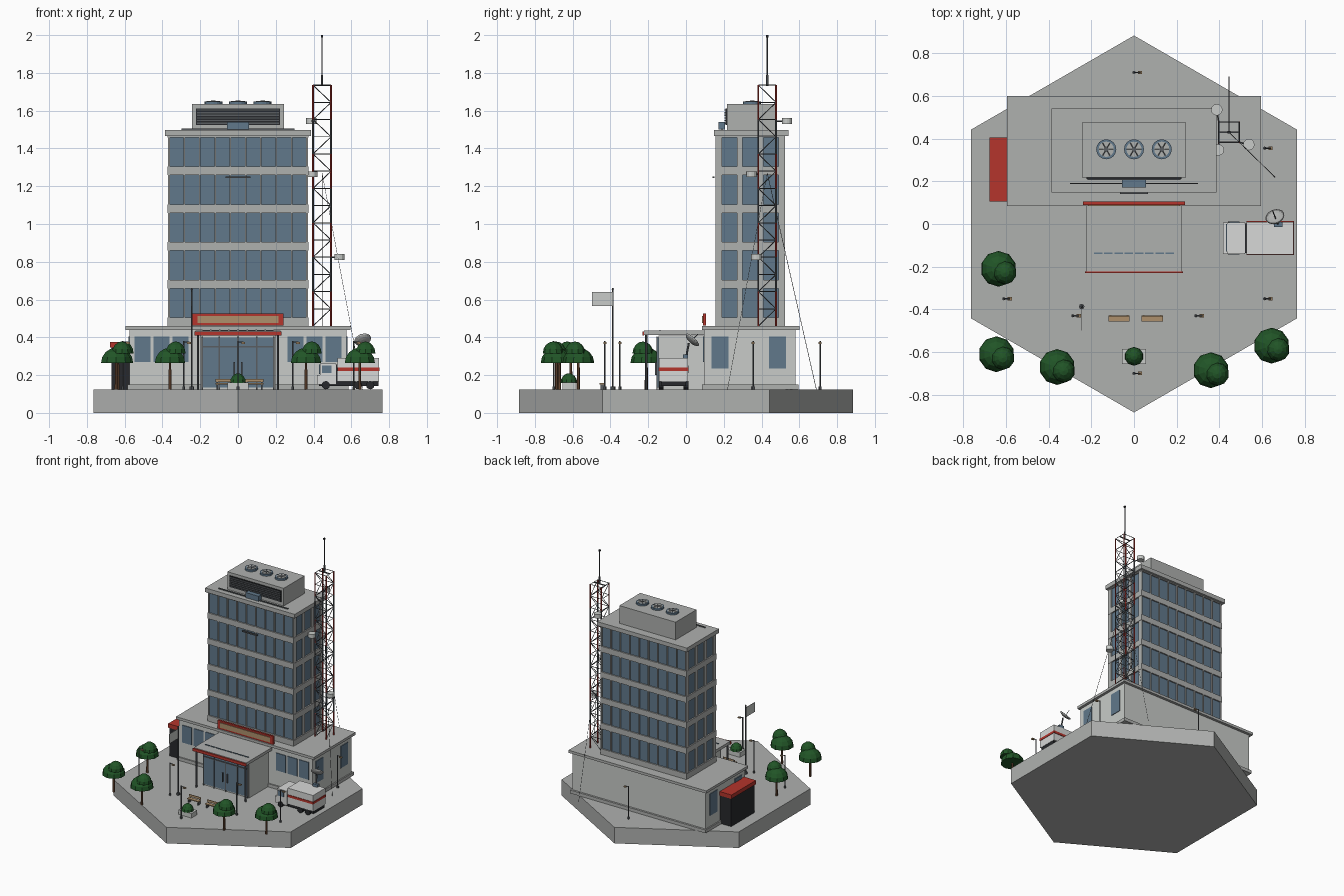
import bpy, bmesh, math
from mathutils import Matrix, Vector

if "Cube" in bpy.data.objects:
    bpy.data.objects.remove(bpy.data.objects["Cube"])


def colour(name, r, g, b):
    m = bpy.data.materials.new(name)
    m.diffuse_color = (r, g, b, 1)
    m.use_nodes = True
    m.node_tree.nodes["Principled BSDF"].inputs["Base Color"].default_value = m.diffuse_color
    return m


CONCRETE = colour("concrete", .43, .44, .43)
PANEL = colour("light_panel", .58, .60, .58)
GLASS = colour("blue_glass", .12, .19, .26)
DARK = colour("black_metal", .02, .022, .025)
STEEL = colour("steel", .10, .11, .12)
RED = colour("red_paint", .46, .035, .025)
GREEN = colour("leaf_green", .015, .09, .02)
BROWN = colour("bark_brown", .15, .07, .035)
TAN = colour("warm_tan", .42, .28, .15)
WHITE = colour("white_paint", .68, .69, .68)


class Part:
    """One named, single-colour object gathered from primitives."""
    def __init__(self, name, mat):
        self.name, self.mat, self.bm = name, mat, bmesh.new()

    def box(self, x0, x1, y0, y1, z0, z1):
        m = (Matrix.Translation(((x0 + x1) / 2, (y0 + y1) / 2, (z0 + z1) / 2))
             @ Matrix.Diagonal((x1 - x0, y1 - y0, z1 - z0, 1)))
        bmesh.ops.create_cube(self.bm, size=1, matrix=m)
        return self

    def rod(self, a, b, r, sides=6, r2=None):
        a, b = Vector(a), Vector(b)
        d = b - a
        m = Matrix.Translation((a + b) / 2) @ d.to_track_quat('Z', 'Y').to_matrix().to_4x4()
        bmesh.ops.create_cone(self.bm, cap_ends=True, segments=sides, radius1=r,
                              radius2=r if r2 is None else r2, depth=d.length, matrix=m)
        return self

    def dome(self, c, size, up=(0, 0, 1), sides=10, cap=True):
        vs = bmesh.ops.create_uvsphere(self.bm, u_segments=sides, v_segments=8, radius=1)["verts"]
        keep = [v for v in vs if v.co.z > -.001]
        bmesh.ops.delete(self.bm, geom=[v for v in vs if v.co.z <= -.001], context='VERTS')
        if cap:
            bmesh.ops.contextual_create(self.bm, geom=[v for v in keep if v.co.z < .001])
        m = (Matrix.Translation(c) @ Vector(up).to_track_quat('Z', 'Y').to_matrix().to_4x4()
             @ Matrix.Diagonal((*size, 1)))
        bmesh.ops.transform(self.bm, matrix=m, verts=keep)
        return self

    def done(self):
        bmesh.ops.recalc_face_normals(self.bm, faces=self.bm.faces)
        me = bpy.data.meshes.new(self.name)
        self.bm.to_mesh(me)
        self.bm.free()
        me.materials.append(self.mat)
        ob = bpy.data.objects.new(self.name, me)
        bpy.context.collection.objects.link(ob)
        return ob


G = .125  # ground level on top of the base

# hexagonal base
base = Part("hexagon_base", CONCRETE)
bmesh.ops.create_cone(base.bm, cap_ends=True, segments=6, radius1=.883, radius2=.883, depth=G,
                      matrix=Matrix.Translation((0, 0, G / 2)))
if max(v.co.x for v in base.bm.verts) > .8:
    bmesh.ops.rotate(base.bm, verts=base.bm.verts, matrix=Matrix.Rotation(math.pi / 6, 3, 'Z'))
base.done()

# podium
Part("podium_walls", PANEL).box(-.575, .575, .095, .58, G, .44).done()
Part("podium_slabs", CONCRETE).box(-.585, .585, .085, .595, G, .15) \
    .box(-.595, .595, .085, .60, .44, .46).done()
win = Part("podium_windows", GLASS)
for s in (-1, 1):
    for c in (.505, .405, .305):
        win.box(s * c - .042, s * c + .042, .09, .1, .27, .405)
    for y in (.18, .485):
        win.box(s * .575 - .005, s * .575 + .005, y - .045, y + .045, .235, .405)
win.done()

# tower: glass core wrapped in floor bands, mullions and side piers
Part("tower_glass", GLASS).box(-.362, .362, .165, .515, .46, 1.465).done()
bands = Part("tower_floor_bands", CONCRETE)
tops = [.46] + [.659 + .2 * i for i in range(5)]
bots = [.504 + .2 * i for i in range(5)] + [1.466]
for a, b in zip(tops, bots):
    bands.box(-.372, .372, .155, .525, a, b)
bands.done()
mull = Part("tower_mullions", CONCRETE)
for i in range(10):
    x = -.3645 + .081 * i
    for y in (.16, .52):
        mull.box(x - .004, x + .004, y - .004, y + .005, .46, 1.465)
for s in (-1, 1):
    for y0, y1 in ((.157, .19), (.27, .3), (.38, .41), (.49, .523)):
        mull.box(s * .365 - .005, s * .365 + .005, y0, y1, .46, 1.465)
mull.done()
Part("tower_roof_slab", CONCRETE).box(-.387, .387, .147, .542, 1.465, 1.497).done()

# plant room with louvre and fans
Part("plant_room", CONCRETE).box(-.243, .243, .217, .475, 1.497, 1.635).done()
Part("louvre_back", DARK).box(-.222, .222, .21, .218, 1.525, 1.612).done()
slats = Part("louvre_slats", STEEL)
for i in range(6):
    slats.box(-.218, .218, .205, .212, 1.53 + .014 * i, 1.537 + .014 * i)
slats.done()
rings, discs, hubs = Part("fan_rings", GLASS), Part("fan_discs", CONCRETE), Part("fan_hubs", STEEL)
for x in (-.13, 0, .13):
    rings.rod((x, .35, 1.63), (x, .35, 1.648), .047, 16)
    discs.rod((x, .35, 1.64), (x, .35, 1.65), .036, 16)
    hubs.rod((x, .35, 1.64), (x, .35, 1.653), .012, 8)
    for k in range(3):
        d = Vector((math.cos(k * math.pi / 3), math.sin(k * math.pi / 3), 0)) * .034
        c = Vector((x, .35, 1.649))
        hubs.rod(c - d, c + d, .003, 4)
for p in (rings, discs, hubs):
    p.done()

# window cleaning rig
Part("cleaning_rail", STEEL).box(-.3, .3, .187, .193, 1.497, 1.505).done()
Part("cleaning_carriage", GLASS).box(-.057, .057, .172, .207, 1.5, 1.54).done()
Part("cleaning_cradle", STEEL).box(-.065, .065, .14, .152, 1.243, 1.252).done()

# lattice mast
X0, X1, Y0, Y1, N = .397, .493, .383, .477, 14
H = 1.275 / N
ring = [(X0, Y0), (X1, Y0), (X1, Y1), (X0, Y1)]
lat, red = Part("mast_lattice", STEEL), Part("mast_red_sections", RED)
for i in range(N):
    z, t = .46 + H * i, .46 + H * (i + 1)
    for k, (a, b) in enumerate(zip(ring, ring[1:] + ring[:1])):
        (red if (i // 2) % 2 == 0 else lat).rod((*a, z), (*a, t), .005, 5)
        lat.rod((*a, t), (*b, t), .0025, 4)
        if (i + k // 2) % 2:
            a, b = b, a
        lat.rod((*a, z), (*b, t), .0025, 4)
M = (.445, .43)
lat.rod((*M, 1.73), (*M, 1.79), .006).rod((*M, 1.78), (*M, 1.995), .0028)
lat.box(.397, .493, .427, .433, 1.73, 1.737).done()
red.done()
Part("mast_beacon", DARK).box(.439, .451, .424, .436, 1.988, 2).done()
drums, arms = Part("mast_drums", PANEL), Part("mast_drum_arms", STEEL)
for c, leg in (((.388, .535, 1.545), (X0, Y1)), ((.538, .372, .825), (X1, Y0)),
               ((.395, .347, 1.263), (X0, Y0))):
    x, y, z = c
    drums.rod((x, y, z - .015), (x, y, z + .015), .027, 12)
    arms.rod(c, (*leg, z), .004)
drums.done()
arms.done()
Part("guy_wires", STEEL).rod((*M, 1.27), (.445, .69, G), .0014, 4) \
    .rod((*M, 1.27), (.66, .22, G), .0014, 4).done()

# entrance lobby, canopy and sign
Part("lobby_walls", PANEL).box(-.198, .198, -.145, .1, G, .41).done()
Part("lobby_glass", GLASS).box(-.19, .19, -.151, -.144, .135, .4).done()
fr = Part("lobby_frames", STEEL).box(-.19, .19, -.156, -.15, .345, .353)
for x in (-.19, -.1, 0, .1, .19):
    fr.box(x - .004, x + .004, -.156, -.15, G, .405)
for x in (-.02, .02):
    fr.box(x - .003, x + .003, -.164, -.155, .2, .27)
for s in (-1, 1):
    fr.rod((s * .212, -.21, G), (s * .212, -.21, .415), .006)
fr.done()
Part("canopy", CONCRETE).box(-.226, .226, -.222, .095, .412, .435).done()
Part("canopy_red_edge", RED).box(-.23, .23, -.23, -.222, .41, .432).done()
lights = Part("canopy_lights", GLASS)
for i in range(8):
    x = -.168 + .048 * i
    lights.box(x - .02, x + .02, -.14, -.134, .435, .44)
lights.done()
Part("sign_board", RED).box(-.24, .24, .09, .105, .462, .527).done()
Part("sign_face", TAN).box(-.215, .215, .085, .091, .475, .514).done()

# side shed
Part("shed_body", DARK).box(-.67, -.575, .11, .4, G, .35).done()
Part("shed_roof", RED).box(-.677, -.575, .105, .406, .345, .376).done()

# broadcast van
Part("van_body", WHITE).box(.528, .747, -.142, .01, .165, .29) \
    .box(.435, .52, -.14, .008, .15, .262).box(.418, .44, -.14, .008, .15, .2).done()
Part("van_windows", GLASS).box(.43, .436, -.13, 0, .205, .255) \
    .box(.445, .495, -.144, .012, .21, .25).done()
Part("van_stripe", RED).box(.528, .75, -.146, .014, .222, .24).done()
van = Part("van_chassis_and_wheels", DARK).box(.43, .745, -.13, 0, .142, .167)
van.box(.52, .528, -.135, .003, .15, .255)
for x in (.465, .635, .7):
    for y in (-.143, -.013):
        van.rod((x, y, .147), (x, y + .025, .147), .022, 12)
van.done()
n, c = Vector((-.25, .65, .7)).normalized(), Vector((.66, .035, .388))
dish = Part("van_dish", CONCRETE).dome(c, (.046, .046, .018), up=-n, sides=16, cap=False).done()
dish.modifiers.new("thickness", 'SOLIDIFY').thickness = .003
post = Part("van_dish_mount", STEEL).rod((.675, 0, .29), (.668, .015, .37), .006)
post.rod(c - n * .018, c + n * .04, .0025, 4).done()
Part("van_dish_base", GLASS).box(.655, .695, -.015, .01, .29, .31).done()

# trees
trunks, crowns = Part("tree_trunks", BROWN), Part("tree_crowns", GREEN)
for x, y in ((-.635, -.21), (-.645, -.61), (-.36, -.67), (.36, -.685), (.645, -.57)):
    trunks.rod((x, y, G), (x, y, .28), .009, 6, .007)
    crowns.dome((x, y, .265), (.084, .084, .08))
    crowns.dome((x + .03, y - .018, .315), (.055, .055, .063))
trunks.done()

# planter and benches
Part("planter", PANEL).box(-.056, .056, -.655, -.585, G, .16).done()
crowns.dome((0, -.62, .158), (.044, .044, .052)).done()
seat, legs = Part("bench_seats", TAN), Part("bench_legs", STEEL)
for x in (-.07, .085):
    seat.box(x - .05, x + .05, -.457, -.43, .15, .157).box(x - .05, x + .05, -.433, -.428, .163, .18)
    for d in (-.04, .04):
        legs.box(x + d - .004, x + d + .004, -.453, -.429, G, .151)
        legs.box(x + d - .004, x + d + .004, -.43, -.427, G, .175)
seat.done()
legs.done()

# street lamps
poles, heads = Part("lamp_posts", STEEL), Part("lamp_heads", TAN)
for x, y in ((0, .71), (.612, .355), (.612, -.35), (-.61, -.35), (-.287, -.43), (.29, -.43), (0, -.7)):
    poles.rod((x, y, G), (x, y, .38), .004).rod((x, y, .376), (x + .03, y, .376), .003, 4)
    poles.rod((x, y, G), (x, y, .14), .008)
    heads.box(x + .018, x + .038, y - .008, y + .008, .366, .374)
poles.done()
heads.done()

# flagpole
Part("flagpole", STEEL).rod((-.245, -.387, G), (-.245, -.387, .655), .004) \
    .rod((-.245, -.387, G), (-.245, -.387, .14), .013, 8) \
    .dome((-.245, -.387, .652), (.007, .007, .01), sides=8).done()
Part("flag", PANEL).box(-.2465, -.2435, -.498, -.39, .565, .64).done()
